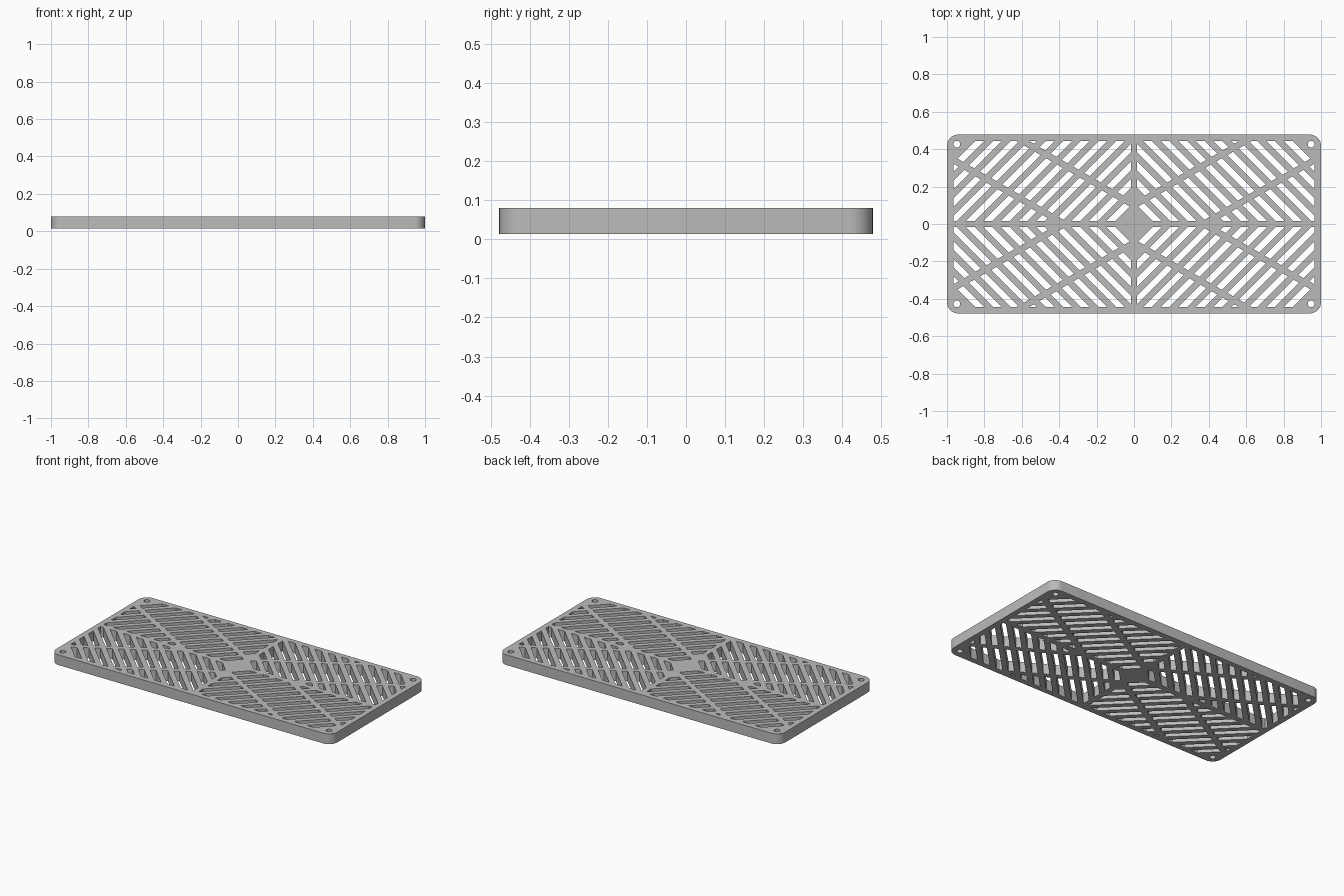
import bpy
from math import cos, sin, pi, radians, tan

cube = bpy.data.objects.get("Cube")
if cube:
    bpy.data.objects.remove(cube, do_unlink=True)

# Main sizes
HX, HY = 1.0, 0.478            # half length and half width
Z0, Z1 = 0.014, 0.080          # underside and top
BAR = 0.034                    # width of rim, cross bars and braces
CORNER = 0.06                  # corner radius
SLOT, PITCH, FIRST = 0.047, 0.094, 0.14   # slots, measured along an axis
SLOPE = tan(radians(30))
BRACES = (0.10, -0.215)        # where the braces meet the x = 0 line


def clip(poly, a, b, c):
    """Keep the part of a convex polygon where a*x + b*y <= c."""
    out = []
    for p, q in zip(poly, poly[1:] + poly[:1]):
        dp, dq = a * p[0] + b * p[1] - c, a * q[0] + b * q[1] - c
        if dp <= 0:
            out.append(p)
        if dp * dq < 0:
            t = dp / (dp - dq)
            out.append((p[0] + t * (q[0] - p[0]), p[1] + t * (q[1] - p[1])))
    return out


def area(poly):
    return abs(sum(p[0] * q[1] - q[0] * p[1]
                   for p, q in zip(poly, poly[1:] + poly[:1]))) / 2


def arc(cx, cy, r, start, sweep, n):
    return [(cx + r * cos(start + sweep * i / n), cy + r * sin(start + sweep * i / n))
            for i in range(n + 1)]


def add_loop(curve, points):
    spline = curve.splines.new('POLY')
    spline.points.add(len(points) - 1)
    for pt, (x, y) in zip(spline.points, points):
        pt.co = (x, y, 0, 1)
    spline.use_cyclic_u = True


curve = bpy.data.curves.new("grille_outline", 'CURVE')
curve.dimensions = '2D'
curve.fill_mode = 'BOTH'
curve.extrude = (Z1 - Z0) / 2

# Rounded outer edge
outline = []
for k, (sx, sy) in enumerate([(1, 1), (-1, 1), (-1, -1), (1, -1)]):
    outline += arc(sx * (HX - CORNER), sy * (HY - CORNER), CORNER, k * pi / 2, pi / 2, 8)
add_loop(curve, outline)

# Slots of one quarter: diagonal strips interrupted by the two sloping braces
low, right, top = BAR / 2, HX - BAR, HY - BAR
window = [(low, low), (right, low), (right, top), (low, top)]
half = BAR / 2 / cos(radians(30))
upper, lower = BRACES
bands = [(upper + half, 9), (lower + half, upper - half), (-9, lower - half)]
slots = []
for i in range(13):
    s = FIRST + PITCH * i
    strip = clip(clip(window, 1, 1, s + SLOT / 2), -1, -1, -(s - SLOT / 2))
    for bottom, ceiling in bands:
        piece = clip(clip(strip, -SLOPE, 1, ceiling), SLOPE, -1, -bottom)
        if len(piece) > 2 and area(piece) > 0.0001:
            slots.append(piece)

# Mirror the slots to all quarters, with a screw hole in each corner
for sx in (1, -1):
    for sy in (1, -1):
        for piece in slots:
            add_loop(curve, [(sx * x, sy * y) for x, y in piece])
        add_loop(curve, arc(sx * 0.947, sy * 0.427, 0.018, 0, 2 * pi, 20)[:-1])

# Turn the filled outline into a solid mesh
helper = bpy.data.objects.new("outline_helper", curve)
bpy.context.collection.objects.link(helper)
graph = bpy.context.evaluated_depsgraph_get()
mesh = bpy.data.meshes.new_from_object(helper.evaluated_get(graph))
bpy.data.objects.remove(helper, do_unlink=True)
grille = bpy.data.objects.new("vent_grille", mesh)
bpy.context.collection.objects.link(grille)
for v in mesh.vertices:
    v.co.z += (Z0 + Z1) / 2

# Plain grey material
grey = bpy.data.materials.new("grey")
grey.use_nodes = True
grey.diffuse_color = (0.5, 0.5, 0.5, 1)
grey.node_tree.nodes["Principled BSDF"].inputs["Base Color"].default_value = (0.5, 0.5, 0.5, 1)
mesh.materials.clear()
mesh.materials.append(grey)

# Weld the caps to the walls and smooth the round edges
bpy.ops.object.select_all(action='DESELECT')
grille.select_set(True)
bpy.context.view_layer.objects.active = grille
bpy.ops.object.mode_set(mode='EDIT')
bpy.ops.mesh.select_all(action='SELECT')
bpy.ops.mesh.remove_doubles(threshold=0.0001)
bpy.ops.mesh.normals_make_consistent(inside=False)
bpy.ops.object.mode_set(mode='OBJECT')
bpy.ops.object.shade_smooth_by_angle(angle=radians(30))
